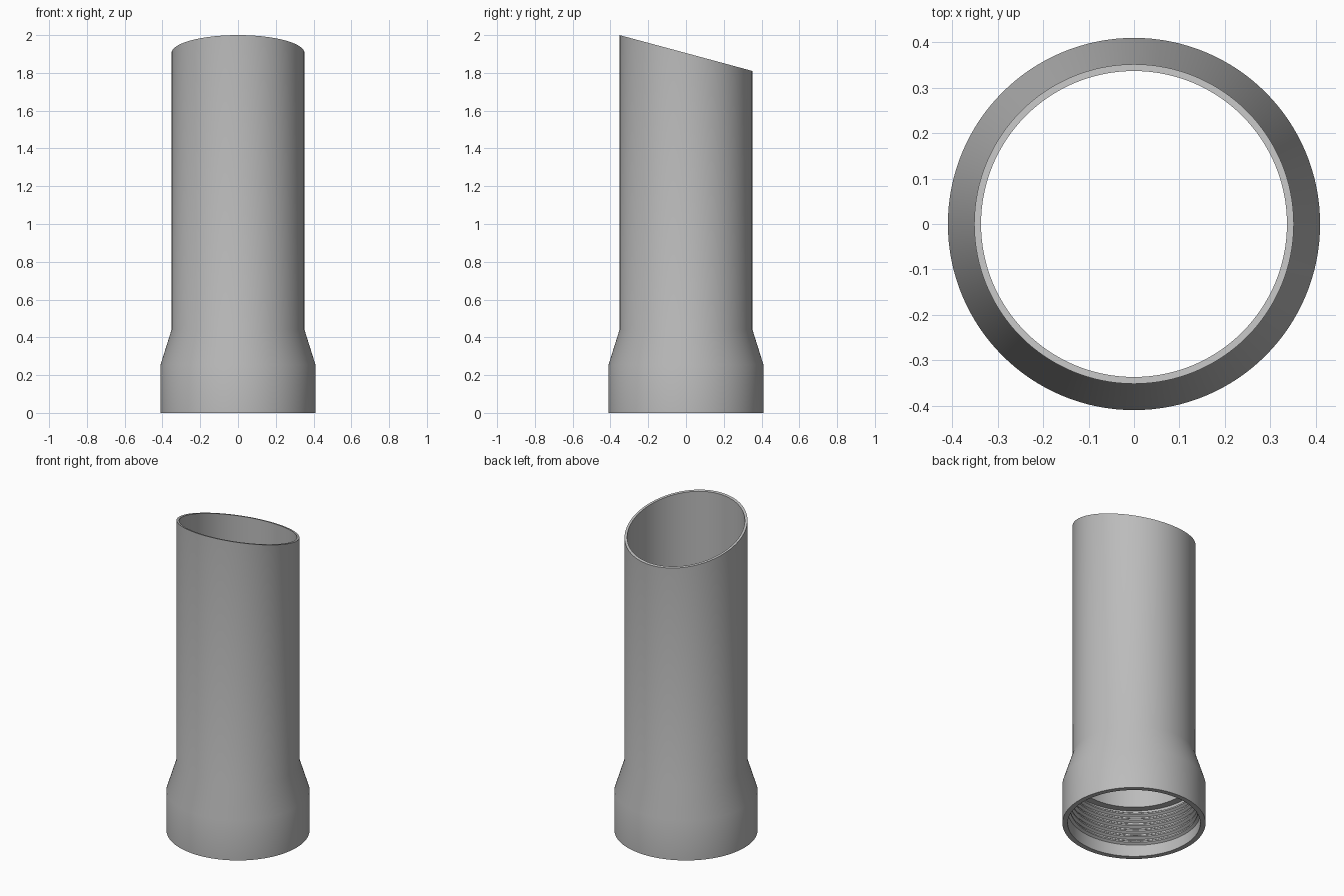
import bpy
import bmesh
import math

if "Cube" in bpy.data.objects:
    bpy.data.objects.remove(bpy.data.objects["Cube"], do_unlink=True)

SEGMENTS = 128
BORE, TUBE, SOCKET, COLLAR = 0.337, 0.352, 0.38, 0.41
LEDGE_Z = 0.30
CUT_MID, CUT_SLOPE = 1.905, 0.095 / TUBE


def make_material(name, value):
    mat = bpy.data.materials.new(name)
    mat.use_nodes = True
    colour = (value, value, value, 1)
    mat.diffuse_color = colour
    mat.node_tree.nodes["Principled BSDF"].inputs["Base Color"].default_value = colour
    return mat


def finish(bm, name, mat):
    bmesh.ops.recalc_face_normals(bm, faces=bm.faces)
    mesh = bpy.data.meshes.new(name)
    bm.to_mesh(mesh)
    bm.free()
    mesh.materials.append(mat)
    obj = bpy.data.objects.new(name, mesh)
    bpy.context.collection.objects.link(obj)
    bpy.ops.object.select_all(action="DESELECT")
    obj.select_set(True)
    bpy.context.view_layer.objects.active = obj
    bpy.ops.object.shade_smooth_by_angle(angle=math.radians(30))
    return obj


def bridge(bm, first, second, closed=True):
    count = len(first)
    for i in range(count if closed else count - 1):
        j = (i + 1) % count
        bm.faces.new((first[i], first[j], second[j], second[i]))


grey = make_material("plain grey", 0.5)

# Pipe body: closed wall profile, None marks the slanted top cut
profile = [(COLLAR, 0), (COLLAR, 0.255), (TUBE, 0.44), (TUBE, None),
           (BORE, None), (BORE, LEDGE_Z), (SOCKET, LEDGE_Z), (SOCKET, 0)]
bm = bmesh.new()
rings = []
for radius, height in profile:
    ring = []
    for i in range(SEGMENTS):
        a = math.tau * i / SEGMENTS
        x, y = radius * math.cos(a), radius * math.sin(a)
        z = CUT_MID - CUT_SLOPE * y if height is None else height
        ring.append(bm.verts.new((x, y, z)))
    rings.append(ring)
for k, ring in enumerate(rings):
    bridge(bm, ring, rings[(k + 1) % len(rings)])
finish(bm, "pipe_body", grey)

# Internal screw thread: a ridge swept along a helix, fading at both ends
PITCH, TURNS, START_Z, DEPTH = 0.037, 6, 0.065, 0.014
steps = TURNS * SEGMENTS
bm = bmesh.new()
sections = []
for i in range(steps + 1):
    a = math.tau * i / SEGMENTS
    fade = min(1, i / 12, (steps - i) / 12)
    depth = 0.001 + DEPTH * fade
    z = START_Z + PITCH * i / SEGMENTS
    section = []
    for r, dz in ((SOCKET + 0.003, -0.45), (SOCKET - depth, -0.12),
                  (SOCKET - depth, 0.12), (SOCKET + 0.003, 0.45)):
        section.append(bm.verts.new((r * math.cos(a), r * math.sin(a), z + dz * PITCH)))
    sections.append(section)
for first, second in zip(sections, sections[1:]):
    bridge(bm, first, second)
for end in (sections[0], sections[-1]):
    bm.faces.new(end)
finish(bm, "socket_thread", grey)
